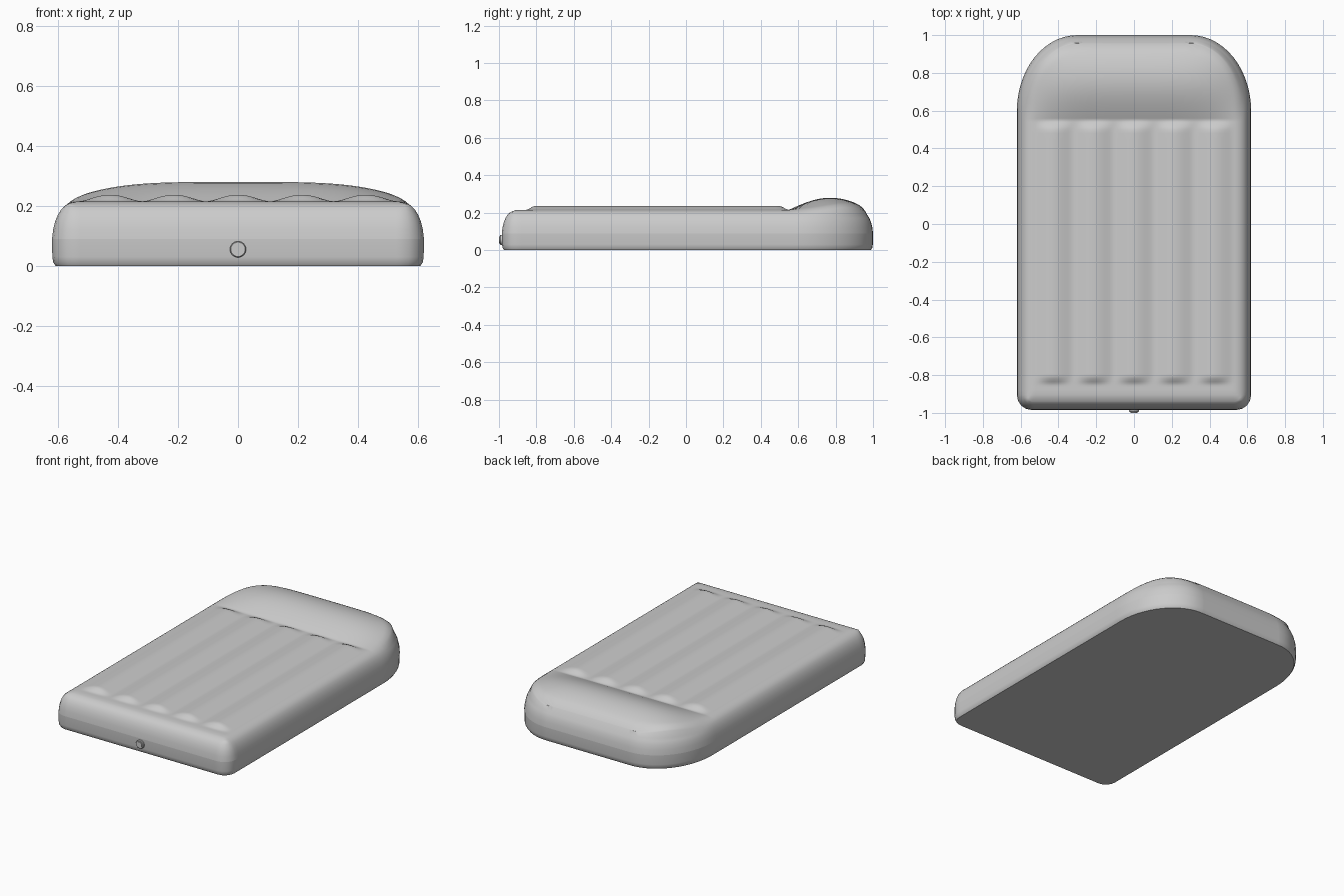
import bpy, bmesh
from math import sin, cos, pi, hypot, radians

if "Cube" in bpy.data.objects:
    bpy.data.objects.remove(bpy.data.objects["Cube"])

INSET = 0.042   # where the rolled edge meets the top surface
COLS = 80


def smooth(t):
    t = max(0.0, min(1.0, t))
    return t * t * (3 - 2 * t)


def side_points(d):
    """Right-hand edge, front to back, moved inwards by d."""
    pts = []
    for i in range(5):                      # small front corner
        a = -pi / 2 + i * pi / 8
        pts.append((0.54 + (0.08 - d) * cos(a), -0.905 + (0.08 - d) * sin(a)))
    stations = [-0.88, -0.865, -0.855, -0.845, -0.835, -0.82, -0.805, -0.79, -0.77]
    stations += [-0.7 + 0.1 * i for i in range(12)]
    stations += [0.45, 0.48, 0.50, 0.515, 0.53, 0.54, 0.55, 0.56, 0.575]
    pts += [(0.62 - d, y) for y in stations]
    for i in range(15):                     # large back corner
        a = i * pi / 28
        pts.append((0.30 + (0.32 - d) * cos(a), 0.60 + (0.40 - d) * sin(a)))
    return pts


def outline(d):
    """Closed loop matching the border of the top grid."""
    side = side_points(d)
    us = [-1 + 2 * i / COLS for i in range(COLS + 1)]
    loop = [(u * side[0][0], side[0][1]) for u in us]
    loop += side[1:]
    loop += [(-u * side[-1][0], side[-1][1]) for u in us[1:]]
    loop += [(-x, y) for x, y in reversed(side[1:-1])]
    return loop


def top_height(x, y):
    ax = abs(x)
    d = min(0.62 - ax, y + 0.985, 1 - y)
    if y > 0.6 and ax > 0.3:
        d = min(d, (1 - hypot((ax - 0.3) / 0.32, (y - 0.6) / 0.4)) * 0.36)
    t = max(0.0, min(1.0, (d - 0.04) / 0.05))
    z = 0.198 + 0.017 * (1 - (1 - t) ** 2)
    # pillow
    if y > 0.55:
        g = sin(pi / 2 * min(1, (y - 0.55) / 0.22))
        if y > 0.77:
            g = max(0, 1 - ((y - 0.77) / 0.205) ** 2)
        z += 0.065 * g * max(0, 1 - (ax / 0.575) ** 4)
    # five air channels
    near = min(abs(x - 0.213 * k) for k in range(-2, 3))
    rib = max(0.0, cos(pi / 2 * min(1, near / 0.1))) ** 1.3
    ends = smooth((y + 0.855) / 0.05) * smooth((0.551 - y) / 0.055)
    return z + 0.022 * rib * ends


def finish(name, bm):
    bmesh.ops.recalc_face_normals(bm, faces=bm.faces)
    me = bpy.data.meshes.new(name)
    bm.to_mesh(me)
    bm.free()
    ob = bpy.data.objects.new(name, me)
    bpy.context.collection.objects.link(ob)
    bpy.ops.object.select_all(action='DESELECT')
    ob.select_set(True)
    bpy.context.view_layer.objects.active = ob
    bpy.ops.object.shade_smooth_by_angle(angle=radians(40))
    return ob


def bridge(bm, a, b):
    n = len(a)
    for i in range(n):
        j = (i + 1) % n
        bm.faces.new((a[i], a[j], b[j], b[i]))


# upper shell: channelled top, pillow and rolled edge
bm = bmesh.new()
grid = []
for w, y in side_points(INSET):
    xs = [w * (-1 + 2 * i / COLS) for i in range(COLS + 1)]
    grid.append([bm.verts.new((x, y, top_height(x, y))) for x in xs])
for r0, r1 in zip(grid, grid[1:]):
    for i in range(COLS):
        bm.faces.new((r0[i], r0[i + 1], r1[i + 1], r1[i]))
ring = grid[0] + [r[-1] for r in grid[1:]] + grid[-1][-2::-1]
ring += [r[0] for r in reversed(grid[1:-1])]
for d, z in [(0.03, 0.187), (0.02, 0.171), (0.011, 0.15), (0.004, 0.122), (0, 0.09)]:
    nxt = [bm.verts.new((x, y, z)) for x, y in outline(d)]
    bridge(bm, ring, nxt)
    ring = nxt
finish("mattress_top", bm)

# lower shell below the seam
bm = bmesh.new()
ring = None
for d, z in [(0, 0.09), (0.001, 0.03), (0.004, 0.012), (0.012, 0.0)]:
    nxt = [bm.verts.new((x, y, z)) for x, y in outline(d)]
    if ring:
        bridge(bm, ring, nxt)
    ring = nxt
bm.faces.new(ring)
finish("mattress_base", bm)

# inflation valve: turned profile of (radius, y)
bm = bmesh.new()
ring = None
for r, y in [(0.027, -0.975), (0.027, -0.992), (0.024, -0.995), (0.019, -0.995),
             (0.019, -1.0), (0.005, -1.0)]:
    nxt = [bm.verts.new((r * cos(i * pi / 12), y, 0.055 + r * sin(i * pi / 12)))
           for i in range(24)]
    if ring:
        bridge(bm, ring, nxt)
    ring = nxt
bm.faces.new(ring)
finish("valve", bm)
